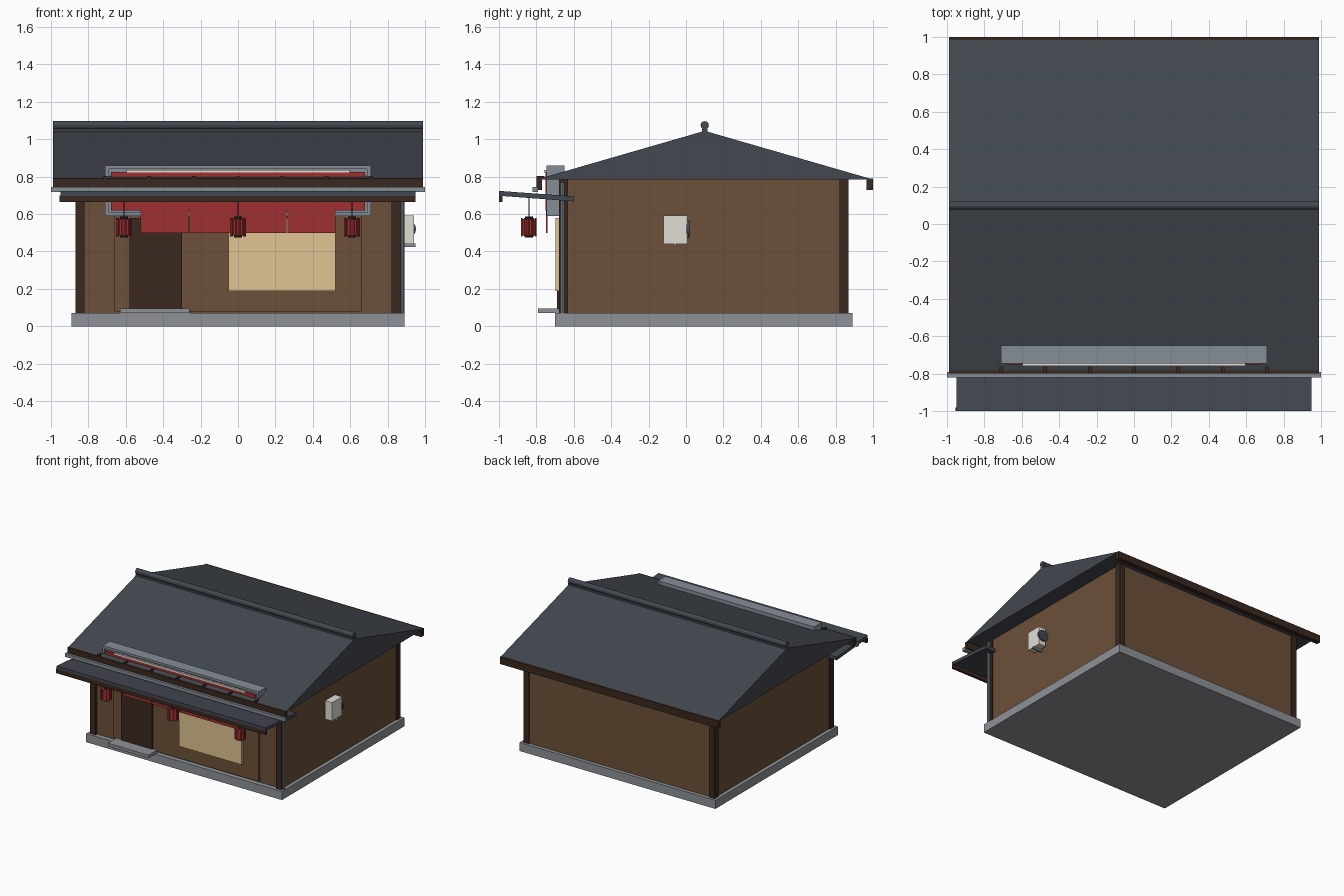
import bpy, bmesh, math
from mathutils import Matrix

if "Cube" in bpy.data.objects:
    bpy.data.objects.remove(bpy.data.objects["Cube"])


def mat(name, r, g, b):
    m = bpy.data.materials.new(name)
    m.diffuse_color = (r, g, b, 1)
    m.use_nodes = True
    m.node_tree.nodes["Principled BSDF"].inputs["Base Color"].default_value = m.diffuse_color
    return m


WOOD = mat("wall_wood", .15, .08, .04)
DARK = mat("dark_wood", .042, .021, .014)
ROOF = mat("slate", .055, .065, .08)
STONE = mat("stone", .27, .29, .31)
METAL = mat("metal", .24, .27, .31)
RED = mat("red", .35, .03, .03)
CREAM = mat("warm_window", .75, .56, .29)
WHITE = mat("off_white", .75, .73, .66)
BLACK = mat("black", .02, .02, .022)


def finish(bm, name, m):
    bmesh.ops.recalc_face_normals(bm, faces=bm.faces)
    me = bpy.data.meshes.new(name)
    bm.to_mesh(me)
    bm.free()
    me.materials.append(m)
    ob = bpy.data.objects.new(name, me)
    bpy.context.collection.objects.link(ob)
    return ob


def box(name, x0, x1, y0, y1, z0, z1, m):
    bm = bmesh.new()
    bmesh.ops.create_cube(bm, size=1, matrix=Matrix.Translation(((x0+x1)/2, (y0+y1)/2, (z0+z1)/2))
                          @ Matrix.Diagonal((x1-x0, y1-y0, z1-z0, 1)))
    return finish(bm, name, m)


def cyl(name, c, r, length, axis, m, n=8, r2=None):
    rot = {'X': Matrix.Rotation(math.pi/2, 4, 'Y'), 'Y': Matrix.Rotation(math.pi/2, 4, 'X'),
           'Z': Matrix.Identity(4)}[axis]
    bm = bmesh.new()
    bmesh.ops.create_cone(bm, cap_ends=True, segments=n, radius1=r, radius2=r2 or r, depth=length,
                          matrix=Matrix.Translation(c) @ rot)
    return finish(bm, name, m)


def prism(name, profile, x0, x1, m):
    # extrude a (y, z) profile along x
    bm = bmesh.new()
    f = bm.faces.new([bm.verts.new((x0, y, z)) for y, z in profile])
    ext = bmesh.ops.extrude_face_region(bm, geom=[f])["geom"]
    bmesh.ops.translate(bm, vec=(x1-x0, 0, 0), verts=[v for v in ext if isinstance(v, bmesh.types.BMVert)])
    return finish(bm, name, m)


# foundation, walls and corner posts
box("foundation", -.89, .89, -.70, .89, 0, .07, STONE)
box("walls", -.86, .86, -.66, .86, .07, .785, WOOD)
for x in (-.845, .845):
    for y in (-.655, .845):
        box("corner_post", x-.025, x+.025, y-.025, y+.025, .07, .785, DARK)

# main roof, ridge and eave boards
prism("gable_roof", [(-.80, .785), (1.0, .785), (.10, 1.045)], -.99, .99, ROOF)
cyl("ridge_roll", (0, .10, 1.075), .022, 1.98, 'X', ROOF, 12)
box("ridge_base", -.99, .99, .085, .115, 1.03, 1.056, ROOF)
box("front_fascia", -.99, .99, -.80, -.77, .73, .79, DARK)
box("back_fascia", -.99, .99, .965, 1.0, .73, .79, DARK)
box("gutter", -1.0, 1.0, -.82, -.79, .718, .745, METAL)
cyl("downpipe", (.878, -.66, .42), .011, .70, 'Z', METAL)

# front canopy
prism("canopy", [(-1, .698), (-.6, .668), (-.6, .695), (-1, .724)], -.95, .95, ROOF)
box("canopy_trim", -.955, .95, -1.0, -.98, .665, .70, DARK)

# shopfront
box("front_panel", -.66, .66, -.675, -.655, .08, .66, WOOD)
box("door", -.58, -.30, -.69, -.66, .07, .58, DARK)
box("door_step", -.63, -.26, -.79, -.68, .07, .096, STONE)
box("window_glow", -.05, .52, -.697, -.66, .19, .58, CREAM)

# sign box with raised frame, red board and light strip
box("sign_back", -.70, .70, -.735, -.655, .60, .85, METAL)
box("sign_board", -.68, .68, -.752, -.73, .62, .825, RED)
for z in (.595, .845):
    box("sign_rail", -.71, .71, -.745, -.65, z-.005, z+.014, METAL)
for x in (-.7, .7):
    box("sign_stile", x-.01, x+.01, -.745, -.65, .59, .859, METAL)
box("sign_light", -.595, .595, -.76, -.745, .823, .836, WHITE)

# small eave battens in front of the sign
for i in range(7):
    x = -.711 + i*.237
    box("eave_batten", x-.009, x+.009, -.80, -.757, .785, .803, DARK)

# split entrance curtain
for i in range(4):
    x = -.52 + i*.2615
    box("curtain_panel", x-.0, x+.2555, -.748, -.74, .50, .635, RED)

# hanging lanterns
for x in (-.61, 0, .61):
    cyl("lantern", (x, -.84, .53), .041, .09, 'Z', RED, 10)
    for a in range(10):
        t = a*math.pi/5
        cyl("lantern_rib", (x+.039*math.cos(t), -.84+.039*math.sin(t), .53), .004, .098, 'Z', RED, 4)
    for z in (.48, .58):
        cyl("lantern_cap", (x, -.84, z), .022, .012, 'Z', BLACK, 10)
    cyl("lantern_cord", (x, -.84, .64), .002, .11, 'Z', BLACK, 4)

# air conditioner on the right wall
box("aircon_body", .875, .94, -.12, .008, .44, .592, WHITE)
cyl("aircon_fan", (.907, .011, .52), .045, .016, 'Y', ROOF, 16)
box("aircon_bracket", .86, .948, -.065, -.05, .425, .442, METAL)
